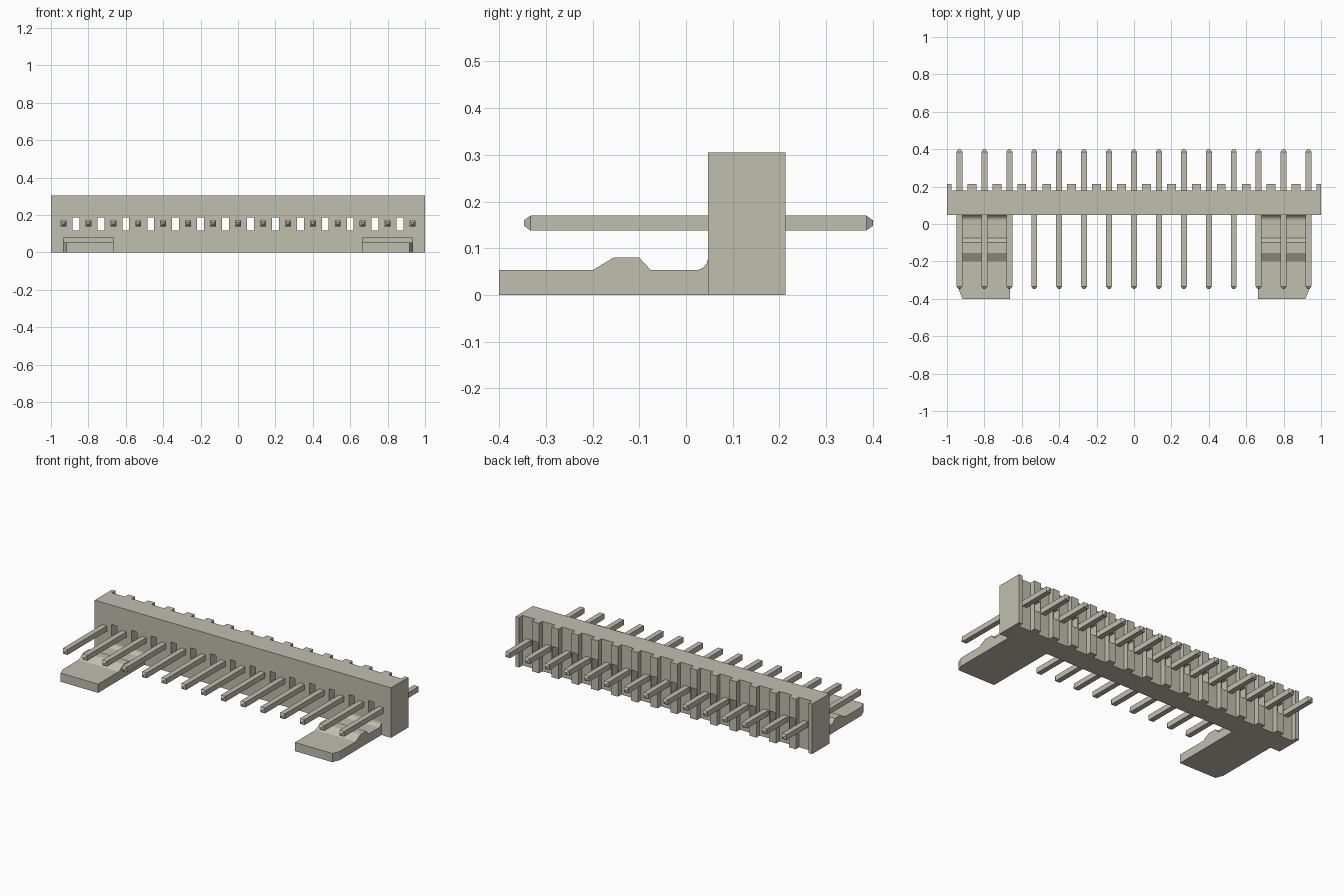
import bpy
import bmesh
import math

if "Cube" in bpy.data.objects:
    bpy.data.objects.remove(bpy.data.objects["Cube"], do_unlink=True)

PITCH = 2 / 15
PINS = [(i - 7) * PITCH for i in range(15)]
GAPS = [(i - 6.5) * PITCH for i in range(14)]

mat = bpy.data.materials.new("warm grey")
mat.use_nodes = True
COLOUR = (0.53, 0.52, 0.43, 1)
mat.diffuse_color = COLOUR
mat.node_tree.nodes["Principled BSDF"].inputs["Base Color"].default_value = COLOUR


def make_object(name, bm):
    bmesh.ops.recalc_face_normals(bm, faces=bm.faces)
    mesh = bpy.data.meshes.new(name)
    bm.to_mesh(mesh)
    bm.free()
    obj = bpy.data.objects.new(name, mesh)
    bpy.context.collection.objects.link(obj)
    mesh.materials.append(mat)
    return obj


def prism(bm, outline, offset):
    """Extrude a closed outline of 3D points along an offset."""
    face = bm.faces.new([bm.verts.new(p) for p in outline])
    new = bmesh.ops.extrude_face_region(bm, geom=[face], use_keep_orig=True)["geom"]
    bmesh.ops.translate(bm, vec=offset,
                        verts=[g for g in new if isinstance(g, bmesh.types.BMVert)])


def apply_cut(obj, cutter, operation="DIFFERENCE"):
    mod = obj.modifiers.new("cut", "BOOLEAN")
    mod.operation = operation
    mod.solver = "EXACT"
    mod.object = cutter
    bpy.context.view_layer.objects.active = obj
    bpy.ops.object.modifier_apply(modifier=mod.name)
    bpy.data.objects.remove(cutter, do_unlink=True)


# Housing wall: plan outline with a vertical groove behind every pin
FRONT, GROOVE, BACK, HEIGHT = 0.047, 0.18, 0.213, 0.305
plan = [(1, FRONT), (-1, FRONT), (-1, BACK)]
for x in PINS:
    plan += [(x - 0.043, BACK), (x - 0.043, GROOVE), (x + 0.043, GROOVE), (x + 0.043, BACK)]
plan.append((1, BACK))
bm = bmesh.new()
prism(bm, [(x, y, 0) for x, y in plan], (0, 0, HEIGHT))
housing = make_object("housing", bm)

# Through slots between the pins
bm = bmesh.new()
for x in GAPS:
    w = 0.0185
    prism(bm, [(x - w, 0, 0.118), (x + w, 0, 0.118), (x + w, 0, 0.187), (x - w, 0, 0.187)],
          (0, 0.3, 0))
cutter = make_object("slot_cutter", bm)
cutter.hide_render = True
apply_cut(housing, cutter)

# Latch arms: side profile with a bump and a fillet into the wall
R = 0.027
side = [(FRONT, 0), (-0.4, 0), (-0.4, 0.053), (-0.2, 0.053), (-0.155, 0.08),
        (-0.1, 0.08), (-0.075, 0.053)]
for i in range(9):
    a = math.radians(-90 + 90 * i / 8)
    side.append((FRONT - R + R * math.cos(a), 0.053 + R + R * math.sin(a)))

for s, label in ((1, "left"), (-1, "right")):
    bm = bmesh.new()
    prism(bm, [(0.664 * s, y, z) for y, z in side], (0.271 * s, 0, 0))
    latch = make_object(label + "_latch", bm)
    # Bevelled outer front corner
    bm = bmesh.new()
    prism(bm, [(0.917 * s, -0.4, -0.1), (0.917 * s, -0.5, -0.1), (1.0 * s, -0.5, -0.1),
               (1.0 * s, -0.355, -0.1), (0.935 * s, -0.355, -0.1)], (0, 0, 0.4))
    corner = make_object("corner_cutter", bm)
    corner.hide_render = True
    apply_cut(latch, corner)

# Square pins with tapered tips: (y, half width) stations
STATIONS = [(-0.347, 0.006), (-0.333, 0.016), (0.386, 0.016), (0.4, 0.006)]
PIN_Z = 0.154
bm = bmesh.new()
for x in PINS:
    rings = [[bm.verts.new((x + sx * h, y, PIN_Z + sz * h))
              for sx, sz in ((-1, -1), (1, -1), (1, 1), (-1, 1))] for y, h in STATIONS]
    bm.faces.new(rings[0])
    bm.faces.new(rings[-1])
    for a, b in zip(rings, rings[1:]):
        for i in range(4):
            j = (i + 1) % 4
            bm.faces.new((a[i], a[j], b[j], b[i]))
make_object("pins", bm)
